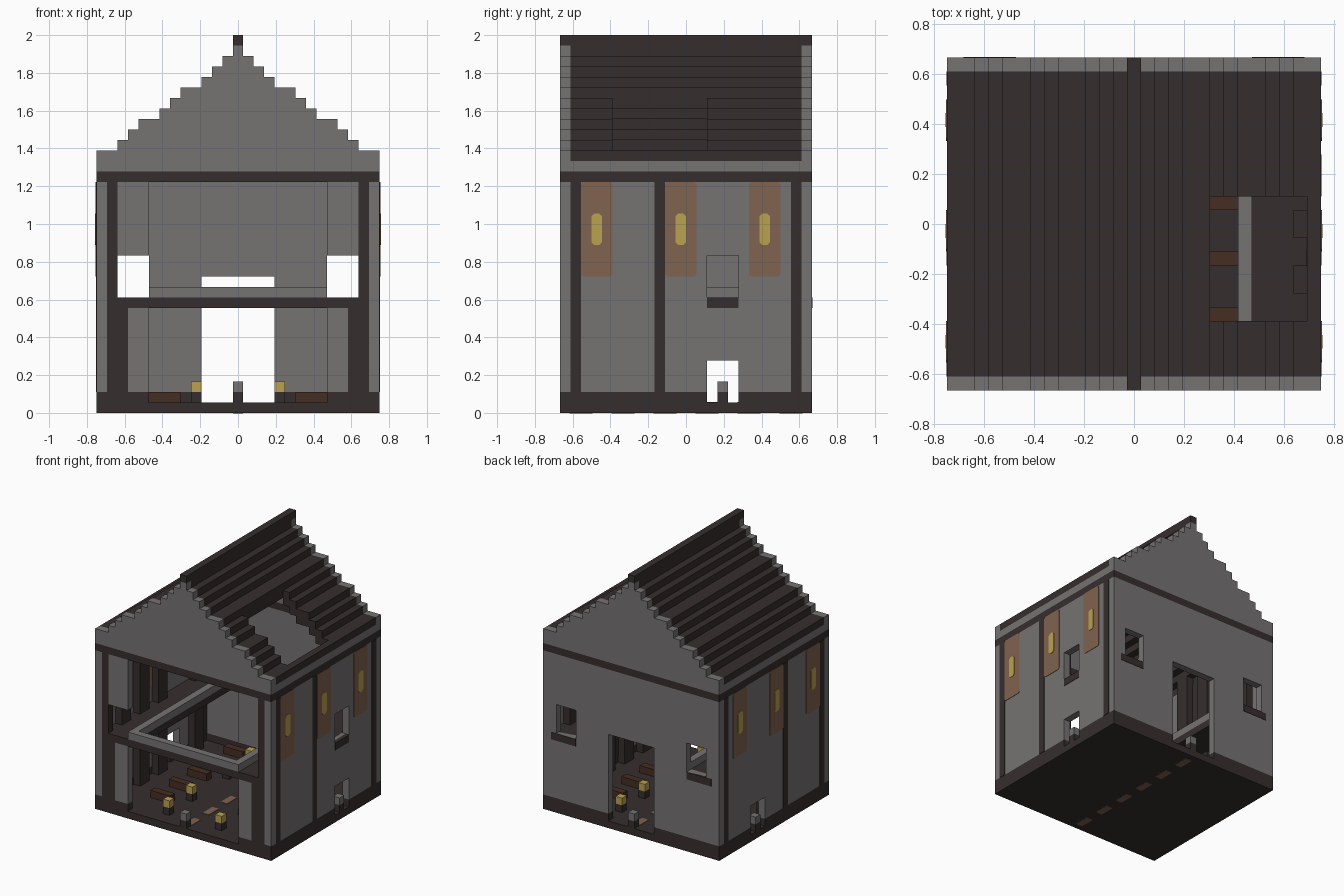
import bpy, bmesh

V = 1 / 18  # size of one building block

if "Cube" in bpy.data.objects:
    bpy.data.objects.remove(bpy.data.objects["Cube"], do_unlink=True)


def material(name, rgb):
    m = bpy.data.materials.new(name)
    m.use_nodes = True
    m.diffuse_color = (*rgb, 1)
    m.node_tree.nodes["Principled BSDF"].inputs["Base Color"].default_value = (*rgb, 1)
    return m


STONE = material("grey stone", (0.18, 0.17, 0.17))
DARK = material("dark timber", (0.037, 0.027, 0.027))
BENCH = material("brown wood", (0.06, 0.026, 0.016))
CLOTH = material("tan cloth", (0.22, 0.125, 0.08))
GLOW = material("yellow glow", (0.5, 0.36, 0.08))


def build(name, mat, boxes, round_x=0):
    """Boxes are (x0, x1, y0, y1, z0, z1) in blocks, joined in one object."""
    bm = bmesh.new()
    for x0, x1, y0, y1, z0, z1 in boxes:
        vs = bmesh.ops.create_cube(bm, size=1)["verts"]
        for v in vs:
            v.co.x = (x1 if v.co.x > 0 else x0) * V
            v.co.y = (y1 if v.co.y > 0 else y0) * V
            v.co.z = (z1 if v.co.z > 0 else z0) * V
    if round_x:
        along = [e for e in bm.edges
                 if abs(e.verts[0].co.x - e.verts[1].co.x) > 1e-4]
        bmesh.ops.bevel(bm, geom=along, offset=round_x * V, segments=1, affect='EDGES')
    me = bpy.data.meshes.new(name)
    bm.to_mesh(me)
    bm.free()
    me.materials.append(mat)
    ob = bpy.data.objects.new(name, me)
    bpy.context.collection.objects.link(ob)
    return ob


def mirrored(boxes):
    return boxes + [(-b[1], -b[0], *b[2:]) for b in boxes]


def pierced(u0, u1, z0, z1, holes):
    """Split a wall rectangle into pieces around its openings."""
    us = sorted({u0, u1, *[u for h in holes for u in h[:2]]})
    zs = sorted({z0, z1, *[z for h in holes for z in h[2:] if z0 < z < z1]})
    out = []
    for a, b in zip(us, us[1:]):
        for c, d in zip(zs, zs[1:]):
            u, z = (a + b) / 2, (c + d) / 2
            if not any(h[0] < u < h[1] and h[2] < z < h[3] for h in holes):
                out.append((a, b, c, d))
    return out


# Openings
back_holes = [(-3.5, 3.5, 1, 13), (8.5, 11.5, 11, 15), (-11.5, -8.5, 11, 15)]
low_window, high_window = (2, 5, 1, 5), (2, 5, 11, 15)

# Floor and plinth
build("floor_slab", DARK, [(-13.5, 13.5, -12, 12, 0, 1)])
build("front_plinth", DARK, mirrored([(8.5, 13.5, -12, -11, 1, 2)]))
build("back_plinth", DARK, mirrored([(3.5, 13.5, 11, 12, 1, 2)]))
build("side_plinth", DARK, mirrored([(12.5, 13.5, -11, 2, 1, 2), (12.5, 13.5, 5, 11, 1, 2)]))
build("aisle_carpet", CLOTH, [(-0.5, 0.5, y - 1.1, y + 1.1, -0.05, 1.05)
                              for y in range(-10, 11, 4)])

# Back and side walls
build("back_wall", STONE, [(a, b, 11, 12, c, d)
                           for a, b, c, d in pierced(-13.5, 13.5, 2, 22, back_holes)])
build("left_wall", STONE, [(12.5, 13.5, a, b, c, d) for a, b, c, d in
                           pierced(-11, 11, 2, 22, [low_window, high_window])])
build("right_wall", STONE, [(-13.5, -12.5, a, b, c, d) for a, b, c, d in
                            pierced(-11, 11, 2, 22, [low_window])])

# Front wall: stone corners and panels in a timber frame
build("front_stone", STONE, mirrored([
    (12.5, 13.5, -12, -11, 2, 22),
    (8.5, 10.5, -12, -11, 2, 10),
    (8.5, 11.5, -12, -11, 15, 22)]))
build("front_posts", DARK, mirrored([
    (10.5, 12.5, -12, -11, 2, 10),
    (11.5, 12.5, -12, -11, 11, 22)]))
build("front_beam", DARK, [(-12.5, 12.5, -12, -11, 10, 11)])

# Timber band under the roof, side posts and sills
build("top_band", DARK, mirrored([(12.5, 13.5, -11, 11, 22, 23)])
      + [(-13.5, 13.5, s - 0.5, s + 0.5, 22, 23) for s in (-11.5, 11.5)])
build("side_posts", DARK, mirrored([(12.45, 13.55, y, y + 1, 2, 22) for y in (-11, -3, 10)]))
build("back_sills", DARK, mirrored([(8.5, 12.3, 10.95, 12.05, 10, 11)]))
build("left_sill", DARK, [(12.45, 13.55, 2, 5, 10, 11)])
build("inner_pilasters", DARK, mirrored([(11.5, 12.5, y - 1, y + 1, 1, 23)
                                         for y in (-8, -4, 0, 8)]))

# Banners with glowing slits, seen inside and out
bays = (-8.5, -0.5, 7.5)
build("banners", CLOTH, mirrored([(12.44, 13.56, y - 1.5, y + 1.5, 13, 22) for y in bays], ),
      round_x=0.2)
build("glow_slits", GLOW, mirrored([(12.38, 13.62, y - 0.5, y + 0.5, 16, 19) for y in bays]),
      round_x=0.25)

# Gallery with railing
build("gallery_floor", DARK, mirrored([(7.5, 12.5, -11, 11, 10, 11)]))
build("gallery_rail", STONE, mirrored([(7.5, 8.5, -11, 11, 11, 12)])
      + [(-8.5, 8.5, -12, -11, 11, 12)])

# Furniture on the ground floor
build("benches", BENCH, mirrored([(5.5, 8.5, y, y + 1, 1, 2) for y in range(-7, 10, 4)]))
lamps = (-9.5, -4.5, 3.5, 8.5)
build("lamp_bases", DARK, mirrored([(3.5, 4.5, y - 0.5, y + 0.5, 1, 2) for y in lamps]))
build("lamps", GLOW, mirrored([(3.5, 4.5, y - 0.5, y + 0.5, 2, 3) for y in lamps]))
stands = [(0, -11.5), (0, 11.5), (13, 3.5), (-13, 3.5)]
for name, mat, z in (("stand_bases", DARK, 1), ("stand_tops", STONE, 2)):
    build(name, mat, [(x - 0.5, x + 0.5, y - 0.5, y + 0.5, z, z + 1) for x, y in stands])

# Stepped roof and gables; a hole is left in the left slope
heights = [25, 25, 26, 27, 28, 28, 29, 30, 31, 31, 32, 33, 34]
roof, gable = [(-0.5, 0.5, -11, 11, 33, 35)], []
for i, h in enumerate(heights):
    x0, x1 = 12.5 - i, 13.5 - i
    low = 24 if i == 0 else h - 2
    roof.append((-x1, -x0, -11, 11, low, h))
    if 1 <= i <= 7:
        roof += [(x0, x1, -11, -7, low, h), (x0, x1, 2, 11, low, h)]
    else:
        roof.append((x0, x1, -11, 11, low, h))
    gable += mirrored([(x0, x1, y, y + 1, 23, h) for y in (-12, 11)])
gable += [(-0.5, 0.5, y, y + 1, 23, 35) for y in (-12, 11)]
build("roof", DARK, roof)
build("gables", STONE, gable)
build("eaves", STONE, mirrored([(12.5, 13.5, -11, 11, 23, 24)]))
build("ridge", DARK, [(-0.5, 0.5, -12, 12, 35, 36)])
